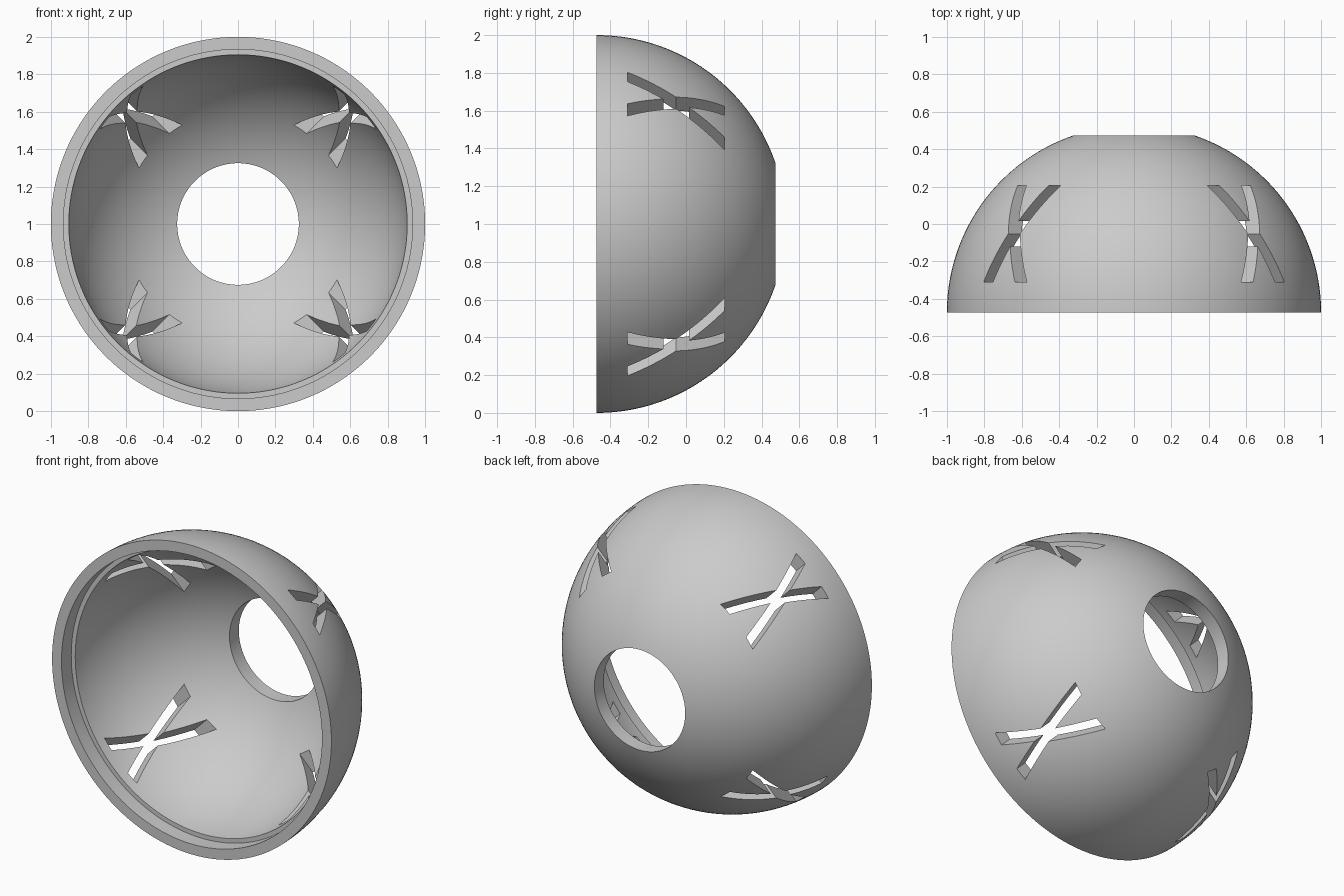
import bpy, bmesh
from math import sin, cos, asin, acos, pi
from mathutils import Matrix, Vector

cube = bpy.data.objects.get("Cube")
if cube:
    bpy.data.objects.remove(cube, do_unlink=True)

OUTER, INNER = 1.0, 0.91
HOLE = 0.325
REBATE_R, REBATE_DEPTH = 0.933, 0.1
RIM_Y = -0.473
STEPS, SEGMENTS = 36, 144


def make_object(name, bm):
    bmesh.ops.recalc_face_normals(bm, faces=bm.faces)
    mesh = bpy.data.meshes.new(name)
    bm.to_mesh(mesh)
    bm.free()
    obj = bpy.data.objects.new(name, mesh)
    bpy.context.collection.objects.link(obj)
    return obj


def arc(radius, start, end):
    angles = [start + (end - start) * i / STEPS for i in range(STEPS + 1)]
    return [(radius * cos(a), radius * sin(a)) for a in angles]


# Dome wall: (radius, depth) profile revolved about the y axis
profile = arc(OUTER, 0, acos(HOLE / OUTER))
profile += arc(INNER, acos(HOLE / INNER), asin(REBATE_DEPTH / INNER))
profile += [(REBATE_R, REBATE_DEPTH), (REBATE_R, 0)]

bm = bmesh.new()
verts = [bm.verts.new((r, d, 0)) for r, d in profile]
edges = [bm.edges.new((v, verts[i - 1])) for i, v in enumerate(verts)]
bmesh.ops.spin(bm, geom=verts + edges, cent=(0, 0, 0), axis=(0, 1, 0),
               angle=2 * pi, steps=SEGMENTS, use_merge=True)
bmesh.ops.remove_doubles(bm, verts=bm.verts, dist=1e-5)
bmesh.ops.translate(bm, verts=bm.verts, vec=(0, RIM_Y, 1))
dome = make_object("dome_shell", bm)

# Crossed slots: one quarter outline mirrored, then pushed through the wall
SLOT_Y, HALF_LENGTH = -0.0525, 0.2575
quarter = [(0.044, 0), (0.163, HALF_LENGTH), (0.083, HALF_LENGTH), (0, 0.0675)]
right = quarter + [(t, -u) for t, u in quarter[-1:0:-1]][1:]
top = quarter + [(-t, u) for t, u in quarter[-2::-1]]
outline = top + [(t, -u) for t, u in top[-2:0:-1]]

bm = bmesh.new()
for k in range(4):
    turn = Matrix.Rotation(pi / 4 + k * pi / 2, 4, 'Y')
    place = Matrix.Translation((0, SLOT_Y, 1)) @ turn
    face = bm.faces.new([bm.verts.new(place @ Vector((0.4, u, t)))
                         for t, u in outline])
    ext = bmesh.ops.extrude_face_region(bm, geom=[face], use_keep_orig=True)
    moved = [g for g in ext["geom"] if isinstance(g, bmesh.types.BMVert)]
    bmesh.ops.translate(bm, verts=moved, vec=turn @ Vector((0.8, 0, 0)))
cutter = make_object("slot_cutter", bm)
cutter.hide_render = True

# Cut the slots and finish the shading
cut = dome.modifiers.new("slots", 'BOOLEAN')
cut.operation = 'DIFFERENCE'
cut.solver = 'EXACT'
cut.object = cutter
bpy.ops.object.select_all(action='DESELECT')
dome.select_set(True)
bpy.context.view_layer.objects.active = dome
bpy.ops.object.modifier_apply(modifier=cut.name)
bpy.data.objects.remove(cutter, do_unlink=True)
bpy.ops.object.shade_smooth_by_angle(angle=pi / 6)
